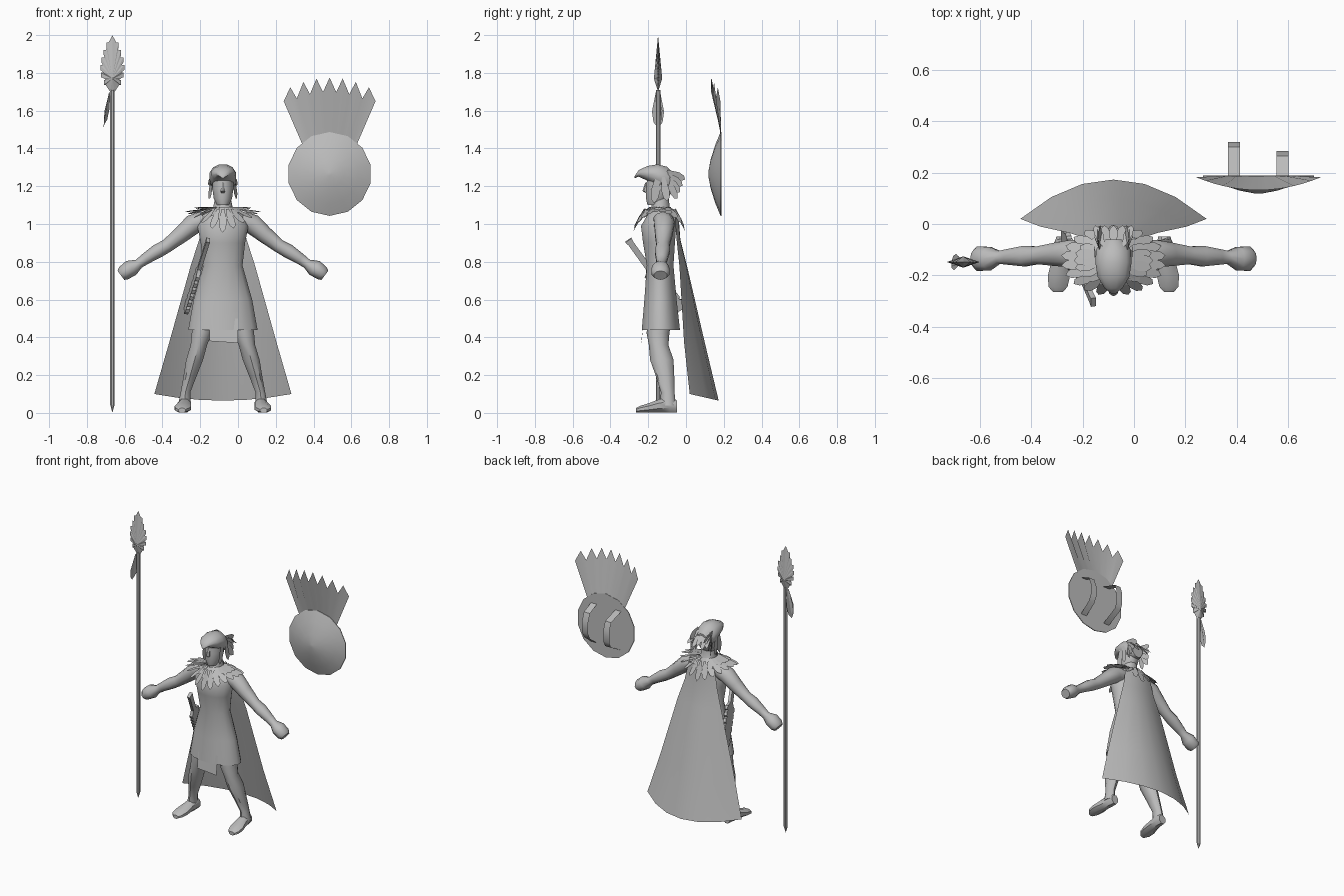
import bpy, bmesh, math
from mathutils import Vector as V

if "Cube" in bpy.data.objects:
    bpy.data.objects.remove(bpy.data.objects["Cube"])

CX = -0.08          # figure's centre line
X, Y, Z = V((1, 0, 0)), V((0, 1, 0)), V((0, 0, 1))
mat = bpy.data.materials.new("plain grey")
mat.diffuse_color = (0.5, 0.5, 0.5, 1)
mat.use_nodes = True
mat.node_tree.nodes["Principled BSDF"].inputs["Base Color"].default_value = mat.diffuse_color


def build(name, verts, faces, closed=True, angle=40):
    me = bpy.data.meshes.new(name)
    me.from_pydata([tuple(v) for v in verts], [], faces)
    bm = bmesh.new()
    bm.from_mesh(me)
    if closed:
        bmesh.ops.recalc_face_normals(bm, faces=bm.faces)
    bm.to_mesh(me)
    bm.free()
    me.materials.append(mat)
    me.shade_smooth()
    me.set_sharp_from_angle(angle=math.radians(angle))
    ob = bpy.data.objects.new(name, me)
    bpy.context.collection.objects.link(ob)
    return ob


def loft(name, secs, u, v, n=12):
    """Skin elliptical sections (x, y, z, radius_u, radius_v)."""
    vs, fs = [], []
    for x, y, z, a, b in secs:
        for i in range(n):
            t = 2 * math.pi * (i + 0.5) / n
            vs.append(V((x, y, z)) + u * a * math.cos(t) + v * b * math.sin(t))
    for r in range(len(secs) - 1):
        for i in range(n):
            j = (i + 1) % n
            fs.append((r * n + i, r * n + j, r * n + n + j, r * n + n + i))
    fs += [tuple(range(n)), tuple(range(len(vs) - n, len(vs)))]
    return build(name, vs, fs)


def grid(name, rows):
    n = len(rows[0])
    fs = [(r * n + i, r * n + i + 1, r * n + n + i + 1, r * n + n + i)
          for r in range(len(rows) - 1) for i in range(n - 1)]
    return build(name, [p for row in rows for p in row], fs, False)


def leaves(name, items):
    """Flat pointed feathers (base, tip, half-width vector)."""
    vs, fs = [], []
    for b, t, w in items:
        b, t, w = V(b), V(t), V(w)
        o = len(vs)
        m, q = b.lerp(t, 0.55), b.lerp(t, 0.85)
        vs += [b - w * 0.35, b + w * 0.35, m + w, q + w * 0.75, t, q - w * 0.75, m - w]
        fs.append(tuple(range(o, o + 7)))
    return build(name, vs, fs, False)


# Tunic and neck
loft("tunic", [(CX, y, z, a, b) for z, a, b, y in (
    (.44, .187, .103, -.133), (.60, .158, .087, -.135), (.78, .106, .072, -.137),
    (.90, .120, .086, -.143), (.99, .138, .095, -.145), (1.045, .115, .072, -.135),
    (1.075, .055, .05, -.135), (1.14, .042, .045, -.135))], X, Y, 16)
grid("loincloth_flap", [[(-.15, -.222, .5), (.0, -.222, .5)],
                        [(-.15, -.235, .38), (-.08, -.24, .37), ][:1] + [(.0, -.238, .37)]])

# Head and eagle helmet with beak
loft("head", [(CX, y, z, a, b) for z, a, b, y in (
    (1.10, .032, .04, -.165), (1.135, .05, .062, -.152), (1.19, .058, .072, -.14),
    (1.26, .056, .07, -.138))], X, Y)
loft("nose", [(CX, -.205, 1.22, .008, .01), (CX, -.215, 1.175, .014, .016),
              (CX, -.205, 1.165, .01, .01)], X, Y, 6)
loft("eagle_helmet", [(CX, y, z, a, b) for y, z, a, b in (
    (-.272, 1.248, .008, .006), (-.25, 1.268, .036, .018), (-.205, 1.268, .064, .04),
    (-.15, 1.255, .073, .063), (-.10, 1.235, .07, .07), (-.06, 1.215, .042, .05))], X, Z)
cheeks, crest = [], []
for s in (-1, 1):
    cheeks += [((CX + s * .066, -.15, 1.26), (CX + s * .06, -.17, 1.11), (0, .025, 0)),
               ((CX + s * .07, -.12, 1.25), (CX + s * .075, -.10, 1.12), (0, .022, 0))]
    for k in range(4):
        a = k / 3
        crest.append(((CX + s * .055, -.10, 1.28 - .05 * a),
                      (CX + s * (.05 + .025 * a), -.005 - .04 * a, 1.235 - .10 * a),
                      (s * .006, .012, .018)))
for k in range(5):
    crest.append(((CX + (k - 2) * .02, -.085, 1.275),
                  (CX + (k - 2) * .035, -.005, 1.20 - .02 * (k % 2)), (.018, 0, 0)))
leaves("helmet_cheek_feathers", cheeks)
leaves("helmet_back_feathers", crest)

# Feather collar in two layers
collar = []
for layer, (r0, r1, z0, zside, zfront) in enumerate(
        ((.055, .155, 1.09, 1.085, 1.02), (.085, .205, 1.08, 1.065, .955))):
    for i in range(22):
        a = 2 * math.pi * (i + layer / 2) / 22
        c, s = math.cos(a), math.sin(a)
        zt = zfront + (zside - zfront) * abs(c) ** 1.3
        collar.append(((CX + r0 * c, -.138 + r0 * 1.0 * s, z0),
                       (CX + r1 * c, -.142 + r1 * .68 * s, zt),
                       (-.021 * s, .021 * c, .003)))
leaves("feather_collar", collar)

# Limbs, mirrored about the figure's centre line
for s, side in ((-1, "right"), (1, "left")):
    arm = ((.09, 1.02, -.12, .055, .055), (.155, 1.0, -.115, .056, .054),
           (.22, .945, -.118, .048, .045), (.295, .885, -.122, .036, .036),
           (.345, .857, -.125, .042, .038), (.41, .815, -.128, .032, .03),
           (.445, .79, -.13, .026, .026), (.485, .768, -.135, .048, .045),
           (.525, .74, -.135, .05, .04), (.54, .728, -.135, .036, .03))
    loft(side + "_arm", [(CX + s * d, y, z, a, b) for d, z, y, a, b in arm],
         Y, V((s * .6, 0, .8)), 10)
    leg = ((.09, .52, -.14, .066, .066), (.112, .42, -.148, .056, .06),
           (.127, .36, -.145, .046, .052), (.15, .28, -.128, .047, .062),
           (.175, .19, -.11, .036, .048), (.198, .11, -.097, .027, .036),
           (.205, .04, -.095, .034, .042))
    loft(side + "_leg", [(CX + s * d, y, z, a, b) for d, z, y, a, b in leg], X, Y, 10)
    foot = ((-.048, .198, .026, .034), (-.085, .2, .034, .042), (-.14, .205, .038, .038),
            (-.20, .212, .047, .026), (-.245, .216, .04, .019), (-.265, .216, .02, .013))
    loft(side + "_foot", [(CX + s * d, y, h, a, h) for y, d, a, h in foot], X, Z, 8)

# Cape flaring to the hem
cape = []
for z, w, ye, yc, sag in ((1.05, .10, -.06, -.04, 0), (.92, .125, -.05, -.03, 0),
                          (.78, .17, -.035, .005, 0), (.37, .285, -.01, .10, 0),
                          (.10, .363, .02, .173, .035)):
    cape.append([(CX + w * t, yc + (ye - yc) * t * t, z - sag * (1 - t * t))
                 for t in (i / 3 - 1 for i in range(7))])
grid("cape", cape)

# Toothed wooden sword slung at the hip
A, B = V((-.158, -.305, .915)), V((-.275, -.035, .54))
ax = B - A
wd = ax.cross(X).normalized()
th = ax.cross(wd).normalized() * .01
half = [(0, .02), (.05, .016), (.4, .016), (.44, .03)]
for k in range(6):
    half += [(.46 + k * .09, .045), (.51 + k * .09, .045), (.52 + k * .09, .034)]
half.append((1, .03))
out = [A + ax * t + wd * w for t, w in half] + [A + ax * t - wd * w for t, w in reversed(half)]
n = len(out)
h = len(half)
vs = [p + th for p in out] + [p - th for p in out]
fs = [(i, (i + 1) % n, n + (i + 1) % n, n + i) for i in range(n)]
for o in (0, n):
    fs += [(o + i, o + i + 1, o + n - 2 - i, o + n - 1 - i) for i in range(h - 1)]
build("toothed_sword", vs, fs, angle=25)

# Spear: shaft, serrated head, hanging feathers
SX, SY = -.665, -.148
loft("spear_shaft", [(SX, SY, z, r, r) for z, r in
                     ((.005, .001), (.045, .013), (1.71, .013))], X, Y, 8)
half = [(1.70, .012)]
for z, w in ((1.735, .045), (1.775, .06), (1.815, .064), (1.855, .058), (1.895, .046), (1.935, .032)):
    half += [(z, w - .01), (z, w), (z + .026, w), (z + .026, w - .012)]
out = [V((SX - w, SY, z)) for z, w in half] + [V((SX, SY, 2.0))] + \
      [V((SX + w, SY, z)) for z, w in reversed(half)]
n = len(out)
fs = [(i, (i + 1) % n, c) for c in (n, n + 1) for i in range(n)]
build("spear_head", out + [V((SX, SY - .022, 1.77)), V((SX, SY + .022, 1.77))], fs, angle=15)
leaves("spear_feathers", [
    ((SX - .013, SY, 1.70), (SX - .047, SY, 1.51), (.004, .032, 0)),
    ((SX - .015, SY, 1.69), (SX - .04, SY + .005, 1.53), (.012, .02, 0))])

# Round shield with domed face
HX, HZ = .485, 1.265
loft("shield_disc", [(HX, y, HZ, r, r) for y, r in (
    (.188, .222), (.183, .222), (.155, .155), (.13, .075), (.118, .01))], X, Z, 14)

# Jagged feather fan above the shield
low, high = [], []
for i in range(15):
    t = i / 7 - 1
    low.append((HX + .145 * t, .187, 1.478 - .055 * t * t))
    top = 1.775 - .07 * t * t - (0 if i % 2 else .075)
    high.append((HX + .243 * t, .132 + .05 * t * t, top + (.02 if abs(t) == 1 else 0)))
grid("shield_feather_fan", [low, high])

# Arm straps behind the shield
for x, y in ((.39, .32), (.578, .285)):
    grid("shield_strap", [[(x - .023, yy, HZ + dz), (x + .023, yy, HZ + dz)] for yy, dz in (
        (.187, .13), (y - .02, .095), (y, .04), (y, -.04), (y - .02, -.08), (.187, -.14))])
